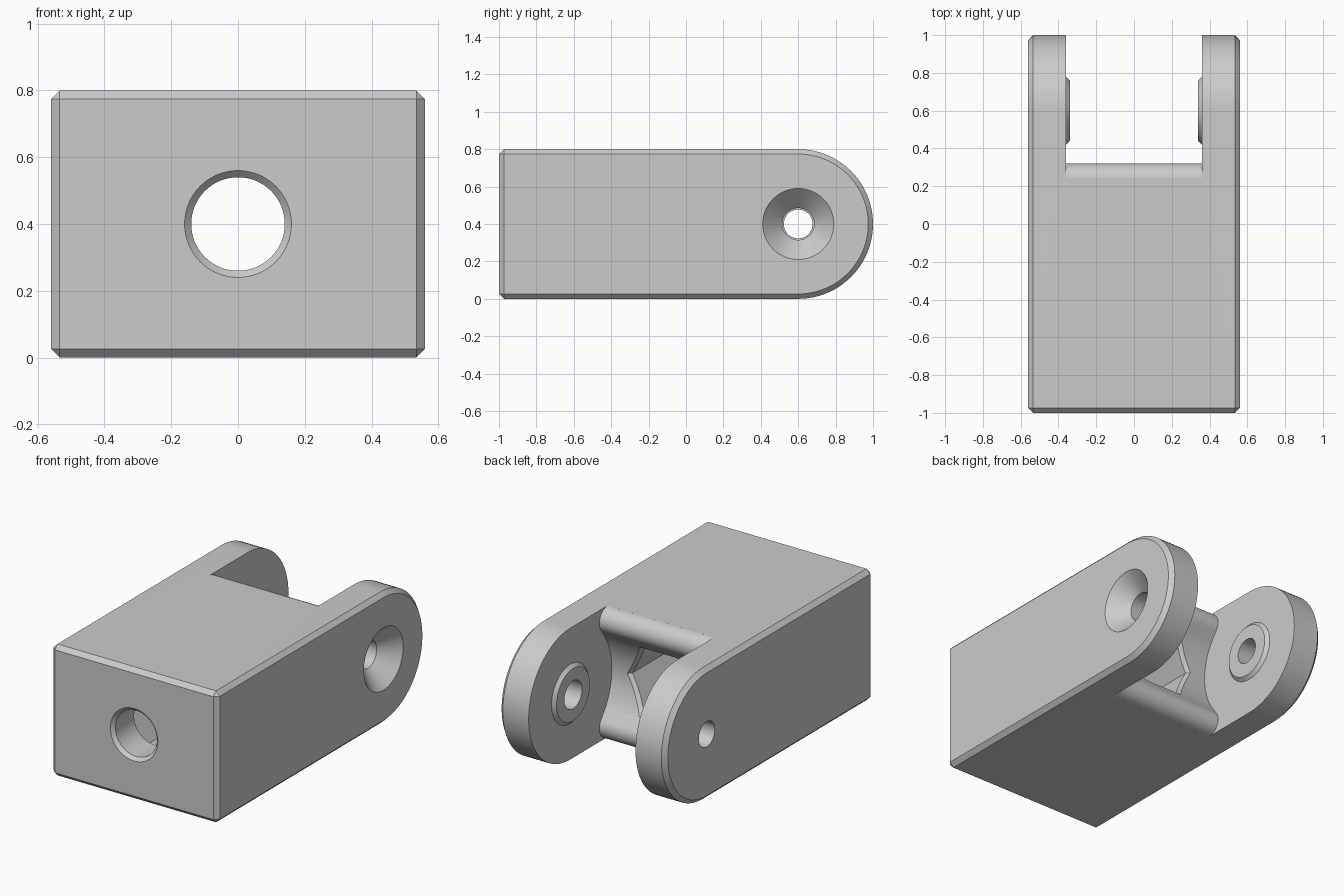
import bpy, bmesh
from math import sin, cos, pi, radians, sqrt, atan2

old = bpy.data.objects.get("Cube")
if old:
    bpy.data.objects.remove(old, do_unlink=True)

HALF_W, SLOT_W = 0.56, 0.36        # half widths of body and slot
PIN_Y, PIN_Z, END_R = 0.6, 0.4, 0.4  # pin axis and arm end radius
LIP_R = 0.08                       # rounding of the slot lips

grey = bpy.data.materials.new("plain grey")
grey.use_nodes = True
grey.diffuse_color = (0.6, 0.6, 0.6, 1)
grey.node_tree.nodes["Principled BSDF"].inputs["Base Color"].default_value = (0.6, 0.6, 0.6, 1)


def loft(name, rings, chamfer=0):
    """Skin a list of equal rings and cap both ends."""
    bm = bmesh.new()
    loops = [[bm.verts.new(p) for p in ring] for ring in rings]
    for a, b in zip(loops, loops[1:]):
        for i in range(len(a)):
            j = (i + 1) % len(a)
            bm.faces.new((a[i], a[j], b[j], b[i]))
    bm.faces.new(loops[0])
    bm.faces.new(loops[-1])
    bmesh.ops.recalc_face_normals(bm, faces=bm.faces)
    if chamfer:
        edges = [e for e in bm.edges
                 if abs(e.verts[0].co.x - e.verts[1].co.x) < 1e-4
                 or all(v.co.y < -0.99 for v in e.verts)]
        bmesh.ops.bevel(bm, geom=edges, offset=chamfer, segments=1, affect='EDGES')
    mesh = bpy.data.meshes.new(name)
    bm.to_mesh(mesh)
    bm.free()
    mesh.materials.append(grey)
    obj = bpy.data.objects.new(name, mesh)
    bpy.context.collection.objects.link(obj)
    return obj


def prism(name, outline, half, chamfer=0):
    """Extrude a (y, z) outline along x."""
    return loft(name, [[(x, y, z) for y, z in outline] for x in (-half, half)], chamfer)


def arc(cy, cz, r, start, end, n):
    return [(cy + r * cos(start + (end - start) * i / n),
             cz + r * sin(start + (end - start) * i / n)) for i in range(n + 1)]


def turned(name, profile, axis, n=64):
    """Turn (position, radius) pairs about the pin (x) or bore (y) axis."""
    rings = []
    for t, r in profile:
        turn = [(r * cos(2 * pi * i / n), r * sin(2 * pi * i / n)) for i in range(n)]
        rings.append([(t, PIN_Y + a, PIN_Z + b) if axis == 'x' else (a, t, PIN_Z + b)
                      for a, b in turn])
    return loft(name, rings)


def combine(target, tool, operation):
    mod = target.modifiers.new("join", 'BOOLEAN')
    mod.object, mod.operation, mod.solver = tool, operation, 'EXACT'
    bpy.context.view_layer.objects.active = target
    bpy.ops.object.modifier_apply(modifier=mod.name)
    bpy.data.objects.remove(tool, do_unlink=True)


# Chamfered block with a rounded rear end
side = [(-1, 0)] + arc(PIN_Y, PIN_Z, END_R, -pi / 2, pi / 2, 48) + [(-1, 0.8)]
body = prism("fork_body", side, HALF_W, 0.026)

# Slot between the arms: concave floor with rounded lips
lip_y, lip_z = 0.24, 0.8 - LIP_R
tilt = atan2(lip_z - PIN_Z, PIN_Y - lip_y)
upper = arc(lip_y, lip_z, LIP_R, radians(87), -tilt, 14)
lower = [(y, 0.8 - z) for y, z in reversed(upper)]
hollow = arc(PIN_Y, PIN_Z, END_R, pi - tilt, pi + tilt, 33)[1:-1]
slot = ([(1.2, 0.9), (upper[0][0], 0.9)] + upper + hollow + lower
        + [(upper[0][0], -0.1), (1.2, -0.1)])
combine(body, prism("slot_cutter", slot, SLOT_W), 'DIFFERENCE')

# Tapered bosses on the inner arm faces
for s in (-1, 1):
    combine(body, turned("boss", [(s * 0.40, 0.22), (s * 0.34, 0.16)], 'x'), 'UNION')

# Hexagonal pocket whose flared mouth follows the concave floor
corners = [(cos(i * pi / 3), sin(i * pi / 3)) for i in range(7)]
hexagon = [(a[0] + (b[0] - a[0]) * k / 10, a[1] + (b[1] - a[1]) * k / 10)
           for a, b in zip(corners, corners[1:]) for k in range(10)]


def hex_ring(r, depth):
    return [(r * a, depth(r * b), PIN_Z + r * b) for a, b in hexagon]


def floor_at(offset):
    return lambda dz: PIN_Y - sqrt(END_R ** 2 - dz ** 2) + offset


pocket = loft("pocket_cutter", [hex_ring(0.235, lambda dz: -0.8),
                                hex_ring(0.235, floor_at(-0.02)),
                                hex_ring(0.275, floor_at(0.02)),
                                hex_ring(0.275, lambda dz: 0.5)])
combine(body, pocket, 'DIFFERENCE')

# Chamfered front bore
combine(body, turned("bore_cutter", [(-1.02, 0.18), (-0.98, 0.14), (-0.7, 0.14)], 'y'),
        'DIFFERENCE')

# Countersunk pin hole on one arm, plain hole on the other
combine(body, turned("countersink_cutter",
                     [(0.58, 0.21), (0.455, 0.085), (0.2, 0.085)], 'x'), 'DIFFERENCE')
combine(body, turned("pin_hole_cutter", [(-0.7, 0.077), (-0.2, 0.077)], 'x'), 'DIFFERENCE')

# Smooth shading with crisp edges
bpy.ops.object.select_all(action='DESELECT')
body.select_set(True)
bpy.context.view_layer.objects.active = body
bpy.ops.object.shade_smooth_by_angle(angle=radians(30))
